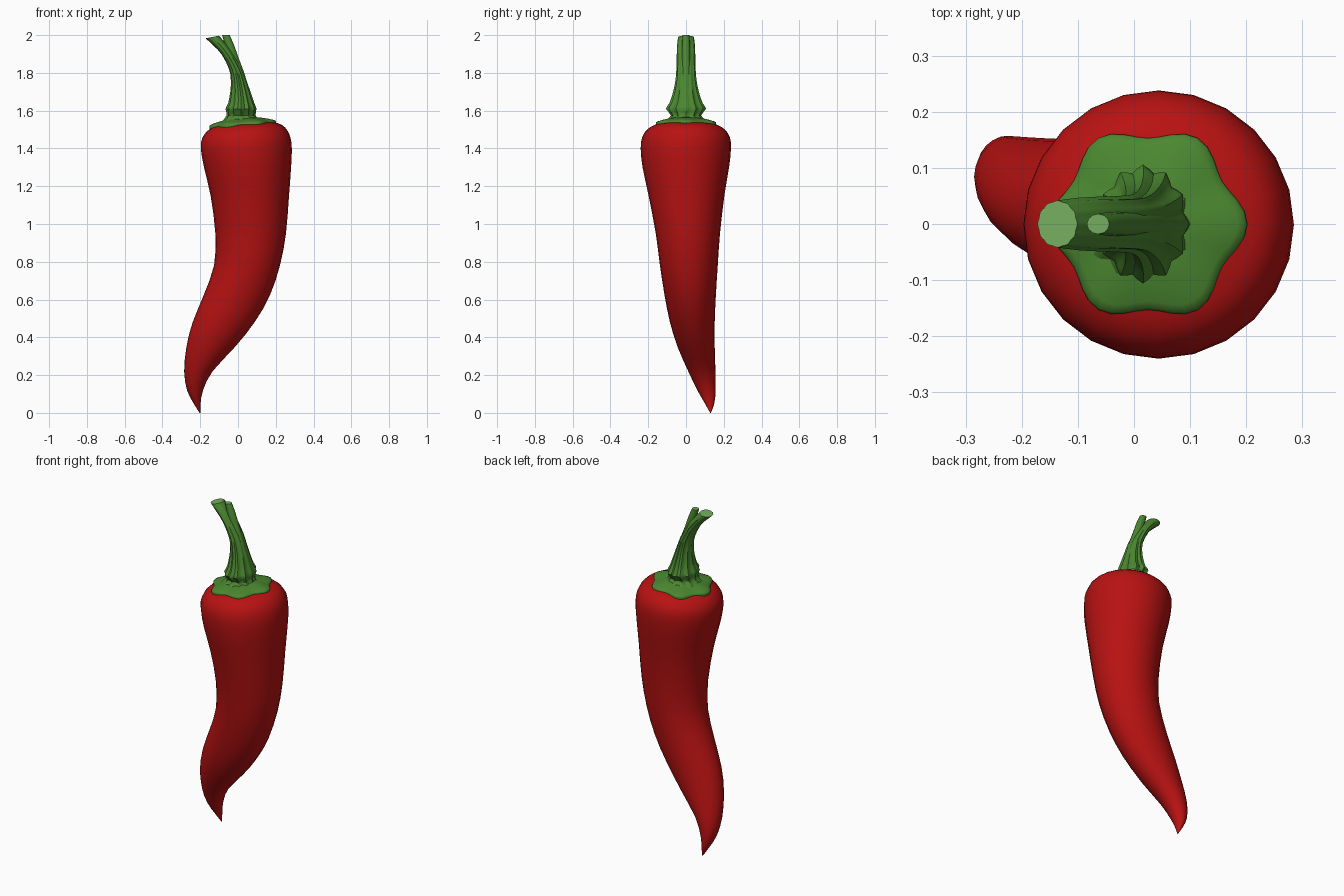
import bpy, bmesh, math

if "Cube" in bpy.data.objects:
    bpy.data.objects.remove(bpy.data.objects["Cube"])


def material(name, rgb):
    m = bpy.data.materials.new(name)
    m.diffuse_color = (*rgb, 1)
    m.use_nodes = True
    m.node_tree.nodes["Principled BSDF"].inputs["Base Color"].default_value = m.diffuse_color
    return m


RED = material("pepper red", (0.48, 0.006, 0.006))
GREEN = material("stem green", (0.07, 0.245, 0.03))
PALE = material("cut stem green", (0.18, 0.42, 0.12))


def resample(rows, n):
    """Catmull-Rom interpolation of section rows."""
    out = []
    for i in range(len(rows) - 1):
        p = [rows[max(i - 1, 0)], rows[i], rows[i + 1], rows[min(i + 2, len(rows) - 1)]]
        for k in range(n):
            t = k / n
            out.append([0.5 * (2 * b + (c - a) * t + (2 * a - 5 * b + 4 * c - d) * t * t
                               + (3 * b - a - 3 * c + d) * t ** 3) for a, b, c, d in zip(*p)])
    return out + [list(rows[-1])]


def add_loft(bm, rows, sides, ribs=0, rib_depth=None, tilt=None):
    """Skin horizontal sections (z, x min, x max, y min, y max)."""
    rings = []
    for z, x0, x1, y0, y1 in rows:
        cx, cy = (x0 + x1) / 2, (y0 + y1) / 2
        d = rib_depth(z) if ribs else 0
        s = tilt(z) if tilt else 0
        ring = []
        for i in range(sides):
            a = 2 * math.pi * i / sides
            r = 1 - d + d * math.cos(ribs * a)
            dx = r * (x1 - x0) / 2 * math.cos(a)
            ring.append(bm.verts.new((cx + dx, cy + r * (y1 - y0) / 2 * math.sin(a), z + s * dx)))
        rings.append(ring)
    for lo, hi in zip(rings, rings[1:]):
        for i in range(sides):
            j = (i + 1) % sides
            bm.faces.new((lo[i], lo[j], hi[j], hi[i]))
    bottom = bm.faces.new(rings[0][::-1])
    top = bm.faces.new(rings[-1])
    return bottom, top


def finish(bm, name, mats, angle):
    bmesh.ops.recalc_face_normals(bm, faces=bm.faces)
    me = bpy.data.meshes.new(name)
    bm.to_mesh(me)
    bm.free()
    for m in mats:
        me.materials.append(m)
    ob = bpy.data.objects.new(name, me)
    bpy.context.collection.objects.link(ob)
    bpy.ops.object.select_all(action='DESELECT')
    ob.select_set(True)
    bpy.context.view_layer.objects.active = ob
    bpy.ops.object.shade_smooth_by_angle(angle=math.radians(angle))


# Pepper body: curved, tapering to a hooked tip
body = [
    (0.00, -0.203, -0.199, 0.128, 0.132),
    (0.05, -0.235, -0.198, 0.100, 0.150),
    (0.12, -0.270, -0.185, 0.060, 0.157),
    (0.22, -0.285, -0.135, 0.012, 0.156),
    (0.35, -0.273, -0.015, -0.045, 0.152),
    (0.48, -0.240, 0.088, -0.085, 0.152),
    (0.62, -0.183, 0.168, -0.113, 0.158),
    (0.78, -0.127, 0.222, -0.138, 0.168),
    (0.95, -0.120, 0.254, -0.160, 0.180),
    (1.15, -0.145, 0.270, -0.198, 0.203),
    (1.30, -0.180, 0.281, -0.230, 0.228),
    (1.40, -0.197, 0.285, -0.240, 0.238),
    (1.46, -0.190, 0.275, -0.232, 0.232),
    (1.50, -0.165, 0.250, -0.206, 0.206),
    (1.525, -0.125, 0.212, -0.165, 0.165),
    (1.54, -0.060, 0.140, -0.100, 0.100),
]
bm = bmesh.new()
add_loft(bm, resample(body, 2), 24, tilt=lambda z: 0.05 * min(1, max(0, (z - 1.4) / 0.1)))
finish(bm, "pepper_body", [RED], 60)

# Calyx: six-lobed cap draped over the shoulder of the body
bm = bmesh.new()
N, CX = 48, 0.025
rings = []
for f, drop in ((0.35, 0), (0.55, 0), (0.75, 0), (0.9, 0), (0.98, 0.001), (1.0, 0.008), (0.98, 0.026), (0.7, 0.026)):
    ring = []
    for i in range(N):
        a = 2 * math.pi * i / N
        r = f * (0.165 + 0.012 * math.cos(6 * a))
        dx = r * math.cos(a)
        z = 1.566 - 0.031 * f * f + 0.07 * dx - drop
        ring.append(bm.verts.new((CX + dx, r * math.sin(a), z)))
    rings.append(ring)
for p, q in zip(rings, rings[1:]):
    for i in range(N):
        j = (i + 1) % N
        bm.faces.new((p[i], q[i], q[j], p[j]))
bm.faces.new(rings[0])
bm.faces.new(rings[-1])
finish(bm, "calyx", [GREEN], 50)

# Stem: ribbed collar, bending left, with a small second tip beside the main cut
stem = [(z, a, b, -y, y) for z, a, b, y in (
    (1.545, -0.085, 0.120, 0.110),
    (1.575, -0.060, 0.093, 0.080),
    (1.610, -0.066, 0.098, 0.106),
    (1.640, -0.052, 0.086, 0.088),
    (1.700, -0.041, 0.066, 0.068),
    (1.760, -0.038, 0.045, 0.056),
    (1.820, -0.047, 0.022, 0.051),
    (1.900, -0.086, -0.026, 0.049),
    (1.950, -0.130, -0.064, 0.047),
    (1.990, -0.172, -0.101, 0.042))]
nub = [(z, a, b, -y, y) for z, a, b, y in (
    (1.720, 0.010, 0.057, 0.024),
    (1.800, -0.020, 0.033, 0.024),
    (1.880, -0.050, 0.003, 0.022),
    (1.950, -0.070, -0.022, 0.021),
    (2.000, -0.084, -0.044, 0.018))]
bm = bmesh.new()
_, cut = add_loft(bm, resample(stem, 2), 48, 12,
                  lambda z: 0.06 if z < 1.7 else 0.06 - 0.13 * (z - 1.7),
                  lambda z: 0.2 * max(0, (z - 1.8) / 0.19))
_, cut2 = add_loft(bm, resample(nub, 2), 12)
cut.material_index = cut2.material_index = 1
finish(bm, "stem", [GREEN, PALE], 45)
